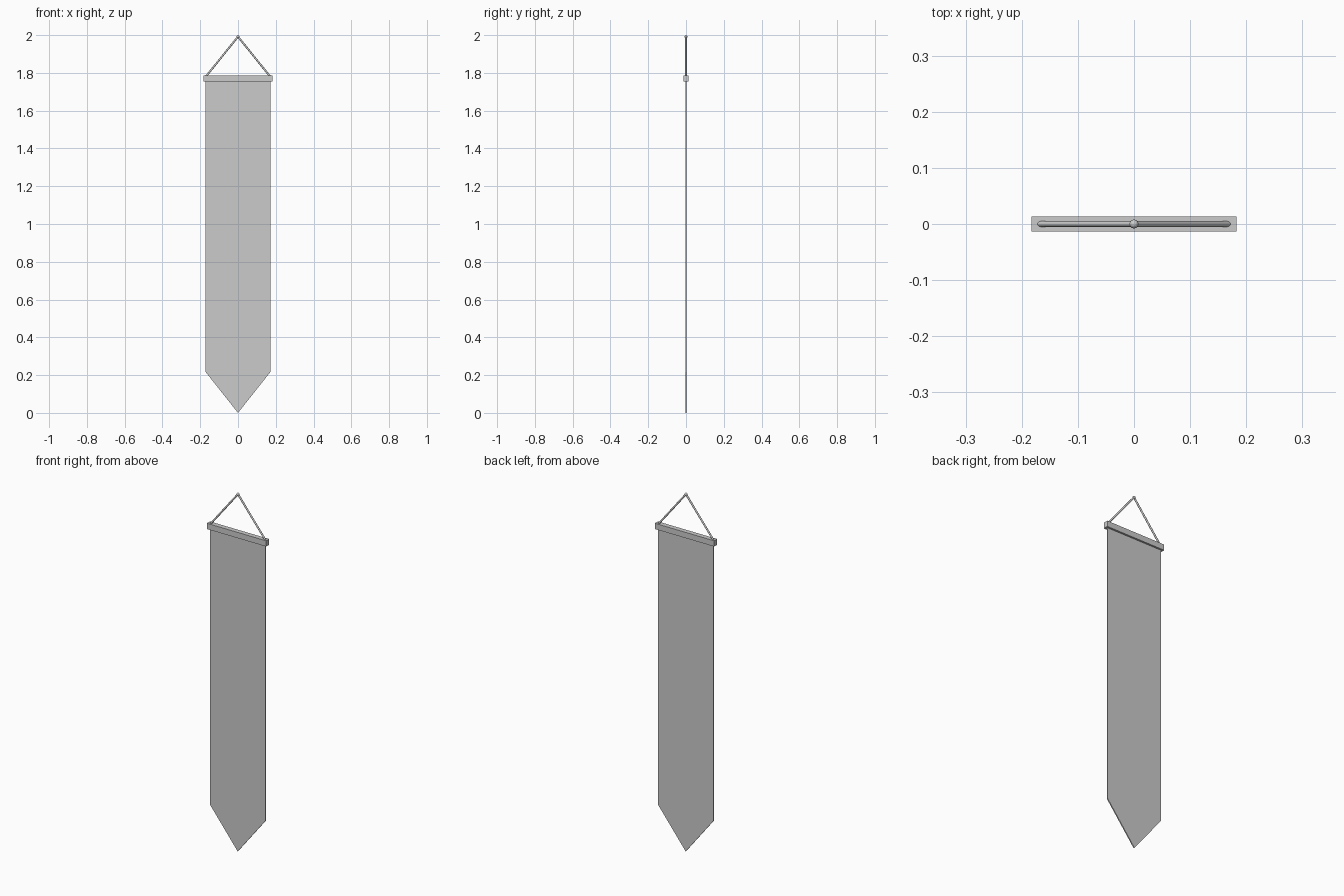
import bpy, bmesh
from mathutils import Vector

if "Cube" in bpy.data.objects:
    bpy.data.objects.remove(bpy.data.objects["Cube"])

HALF_W, THICK = 0.172, 0.006
BAR_Z0, BAR_Z1 = 1.754, 1.786


def extruded_profile(name, pts, depth):
    """Flat XZ outline extruded along y, centred on y = 0."""
    bm = bmesh.new()
    face = bm.faces.new([bm.verts.new((x, -depth / 2, z)) for x, z in pts])
    ext = bmesh.ops.extrude_face_region(bm, geom=[face])
    verts = [g for g in ext["geom"] if isinstance(g, bmesh.types.BMVert)]
    bmesh.ops.translate(bm, verts=verts, vec=(0, depth, 0))
    bmesh.ops.recalc_face_normals(bm, faces=bm.faces[:])
    mesh = bpy.data.meshes.new(name)
    bm.to_mesh(mesh)
    bm.free()
    obj = bpy.data.objects.new(name, mesh)
    bpy.context.collection.objects.link(obj)
    return obj


def rod(name, a, b, radius):
    a, b = Vector(a), Vector(b)
    bpy.ops.mesh.primitive_cylinder_add(vertices=12, radius=radius,
                                        depth=(b - a).length, location=(a + b) / 2)
    obj = bpy.context.object
    obj.name = name
    obj.rotation_euler = (b - a).to_track_quat('Z', 'Y').to_euler()
    bpy.ops.object.shade_smooth_by_angle()


# Pointed cloth, its top edge tucked into the bar
extruded_profile("banner_cloth", [(0, 0), (HALF_W, 0.217), (HALF_W, 1.765),
                                  (-HALF_W, 1.765), (-HALF_W, 0.217)], THICK)

# Square hanging bar
extruded_profile("hanging_bar", [(-0.183, BAR_Z0), (0.183, BAR_Z0),
                                 (0.183, BAR_Z1), (-0.183, BAR_Z1)], 0.027)

# Two cords rising to the hook point
for side, sx in (("left", -1), ("right", 1)):
    rod("cord_" + side, (sx * 0.169, 0, 1.782), (0, 0, 1.992), 0.005)

# Small knot at the top
bpy.ops.mesh.primitive_uv_sphere_add(segments=12, ring_count=8, radius=0.008,
                                     location=(0, 0, 1.992))
bpy.context.object.name = "top_knot"
bpy.ops.object.shade_smooth_by_angle()
